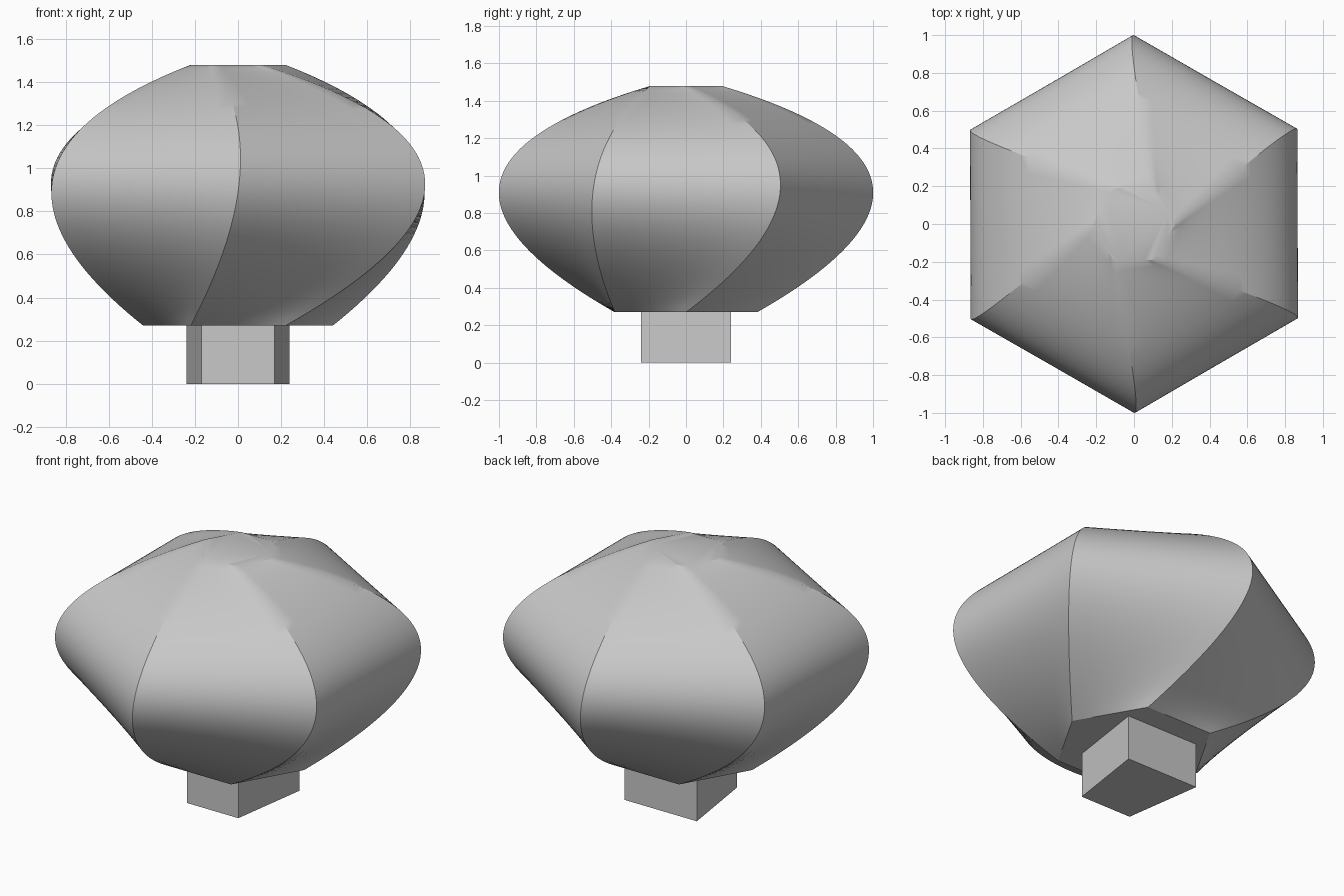
import bpy
import bmesh
from math import cos, sin, radians
from mathutils import Vector

cube = bpy.data.objects.get("Cube")
if cube:
    bpy.data.objects.remove(cube, do_unlink=True)

SIDES = 6
DIVS = 8        # points along each hexagon side
RINGS = 48      # rings from bottom to top
MID = 0.45      # where the loft passes the widest hexagon

grey = bpy.data.materials.new("light_grey")
grey.use_nodes = True
colour = (0.58, 0.58, 0.58, 1)
grey.diffuse_color = colour
grey.node_tree.nodes["Principled BSDF"].inputs["Base Color"].default_value = colour


def add_object(name, bm):
    bmesh.ops.recalc_face_normals(bm, faces=bm.faces)
    mesh = bpy.data.meshes.new(name)
    bm.to_mesh(mesh)
    bm.free()
    mesh.materials.append(grey)
    obj = bpy.data.objects.new(name, mesh)
    bpy.context.collection.objects.link(obj)
    return obj


def corner(radius, degrees, z):
    a = radians(degrees)
    return Vector((radius * cos(a), radius * sin(a), z))


def ridge(i, t):
    """Quadratic through the bottom, widest and top hexagon corners."""
    turn = 360 / SIDES * i
    low = corner(0.44, turn, 0.27)
    wide = corner(1.0, turn + 30, 0.889)
    high = corner(0.22, turn, 1.48)
    return (low * (t - MID) * (t - 1) / MID
            + wide * t * (1 - t) / (MID * (1 - MID))
            + high * t * (t - MID) / (1 - MID))


# Bulging twisted body, lofted through three hexagons
bm = bmesh.new()
rings = []
for r in range(RINGS + 1):
    corners = [ridge(i, r / RINGS) for i in range(SIDES)]
    rings.append([bm.verts.new(corners[i].lerp(corners[(i + 1) % SIDES], d / DIVS))
                  for i in range(SIDES) for d in range(DIVS)])
count = SIDES * DIVS
for lower, upper in zip(rings, rings[1:]):
    for k in range(count):
        n = (k + 1) % count
        bm.faces.new((lower[k], lower[n], upper[n], upper[k]))
bm.faces.new(rings[0][::-1])
bm.faces.new(rings[-1])
body = add_object("twisted_body", bm)

bpy.ops.object.select_all(action='DESELECT')
body.select_set(True)
bpy.context.view_layer.objects.active = body
bpy.ops.object.shade_smooth_by_angle(angle=radians(30))

# Wedge-shaped foot, narrower at the front
bm = bmesh.new()
outline = [(-0.17, -0.24), (0.17, -0.24), (0.24, 0.24), (-0.24, 0.24)]
base = bm.faces.new([bm.verts.new((x, y, 0)) for x, y in outline])
top = bmesh.ops.extrude_face_region(bm, geom=[base], use_keep_orig=True)
bmesh.ops.translate(bm, vec=(0, 0, 0.28),
                    verts=[v for v in top["geom"] if isinstance(v, bmesh.types.BMVert)])
add_object("foot", bm)
